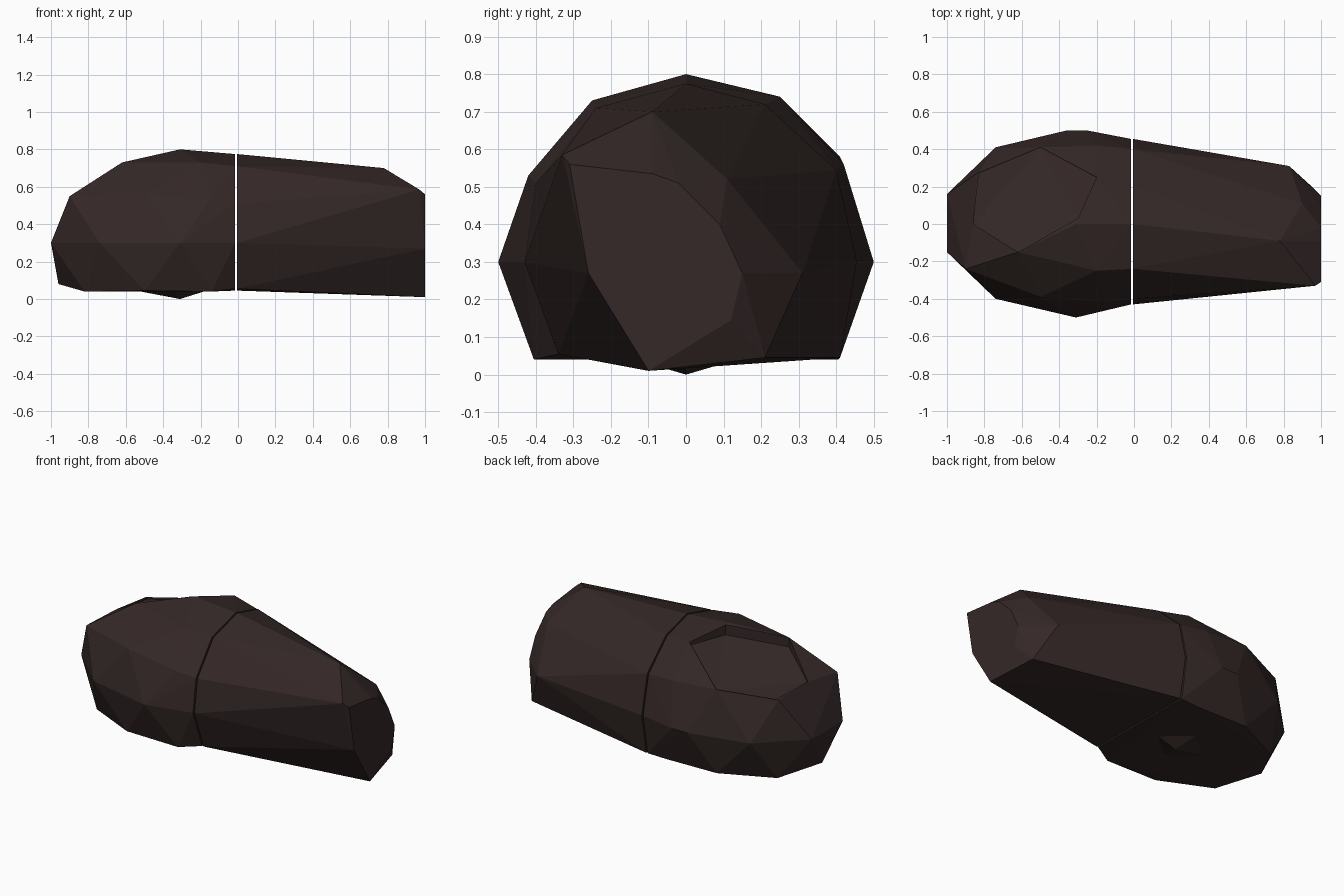
import bpy, bmesh

mat = bpy.data.materials.new("dark_stone")
mat.diffuse_color = (0.034, 0.021, 0.020, 1)


def hull(name, pts):
    """Flat faceted solid wrapped around a few guide points."""
    bm = bmesh.new()
    for p in pts:
        bm.verts.new(p)
    res = bmesh.ops.convex_hull(bm, input=bm.verts[:])
    loose = {g for g in res["geom_interior"] + res["geom_unused"]
             if isinstance(g, bmesh.types.BMVert)}
    bmesh.ops.delete(bm, geom=list(loose), context='VERTS')
    bmesh.ops.recalc_face_normals(bm, faces=bm.faces[:])
    me = bpy.data.meshes.new(name)
    bm.to_mesh(me)
    bm.free()
    me.materials.append(mat)
    ob = bpy.data.objects.new(name, me)
    bpy.context.collection.objects.link(ob)
    return ob


def both(x, y, z):
    return [(x, y, z), (x, -y, z)]


def cut(ob, other):
    m = ob.modifiers.new("chip", 'BOOLEAN')
    m.operation, m.object, m.solver = 'DIFFERENCE', other, 'EXACT'
    other.hide_render = True
    other.hide_viewport = True


# cross-section where the two stones meet
seam = [(0, 0.775), (0.21, 0.72), (0.40, 0.545), (0.455, 0.30), (-0.24, 0.71),
        (-0.40, 0.51), (-0.43, 0.30), (0.41, 0.045), (-0.34, 0.055)]

# rounded stone
pts = [(-0.016, y, z) for y, z in seam]
pts += [(-1, 0.16, 0.3), (-1, -0.15, 0.3), (-0.74, 0.41, 0.3), (-0.9, -0.24, 0.55),
        (-0.74, -0.40, 0.3), (-0.36, 0.5, 0.3), (-0.25, 0.5, 0.3), (-0.31, -0.5, 0.3),
        (-0.62, -0.15, 0.73), (-0.31, 0, 0.80), (-0.86, 0, 0.57), (-0.84, 0.27, 0.55),
        (-0.5, -0.39, 0.565), (-0.5, 0.41, 0.58), (-0.2, 0.42, 0.56), (-0.15, -0.42, 0.53),
        (-0.2, 0.25, 0.74), (-0.2, -0.25, 0.73), (-0.96, 0, 0.08)]
for p in [(-0.82, 0.25, 0.04), (-0.5, 0.405, 0.045), (-0.14, 0.405, 0.04)]:
    pts += both(*p)
rear = hull("rounded_stone", pts)

# shallow chipped facet on the rounded stone
floor = [(-0.2, 0.25, 0.72), (-0.3, 0.03, 0.73), (-0.62, -0.15, 0.67),
         (-0.86, 0, 0.56), (-0.83, 0.27, 0.54), (-0.5, 0.41, 0.57)]
chip = hull("chip_cutter", floor + [(x, y, 1.2) for x, y, z in floor])
cut(rear, chip)

# small knob the rounded stone rests on
hull("resting_knob", [(-0.31, 0, 0), (-0.6, 0, 0.055), (-0.15, 0, 0.05),
                      (-0.35, 0.17, 0.05), (-0.35, -0.17, 0.05), (-0.3, 0, 0.2)])

# tapered stone with a slanted end facet
pts = [(-0.006, y, z) for y, z in seam]
pts += [(0.1, -0.41, 0.3), (0.21, -0.28, 0.07), (0.5, 0.1, 0.04),
        (0.78, -0.09, 0.70), (0.97, -0.33, 0.585), (0.9, 0.11, 0.52),
        (0.83, 0.31, 0.27), (0.94, 0.21, 0.045), (1, -0.31, 0.56), (1, -0.26, 0.27),
        (1, -0.10, 0.01), (1, 0.12, 0.145), (1, 0.15, 0.27), (1, 0.09, 0.40),
        (1, -0.02, 0.51), (1, -0.09, 0.535), (1, -0.23, 0.55)]
hull("tapered_stone", pts)
